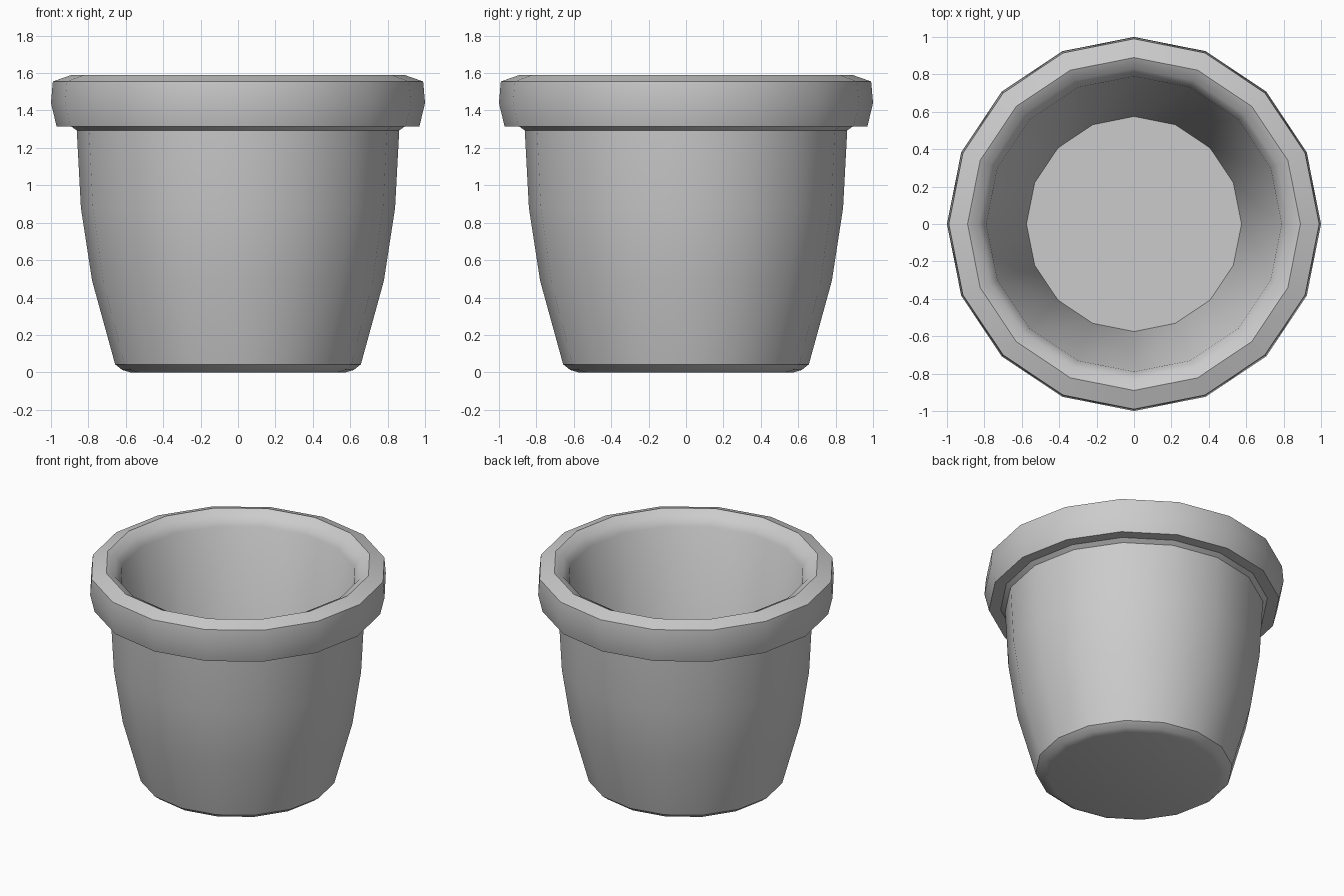
import bpy, bmesh
from math import cos, sin, pi, radians

if "Cube" in bpy.data.objects:
    bpy.data.objects.remove(bpy.data.objects["Cube"])

SIDES = 16

# Wall profile (radius, height): underside, outer wall, rim, inner lip, floor
PROFILE = [
    (0.575, 0.0), (0.618, 0.012), (0.657, 0.043), (0.78, 0.49), (0.84, 0.88),
    (0.862, 1.293), (0.892, 1.315), (0.97, 1.315), (1.0, 1.44), (0.99, 1.555),
    (0.89, 1.59), (0.83, 1.56), (0.79, 1.50), (0.575, 0.06),
]


def lathe(name, profile, sides):
    bm = bmesh.new()
    rings = [[bm.verts.new((r * cos(2 * pi * i / sides), r * sin(2 * pi * i / sides), z))
              for i in range(sides)] for r, z in profile]
    for a, b in zip(rings, rings[1:]):
        for i in range(sides):
            j = (i + 1) % sides
            bm.faces.new((a[i], a[j], b[j], b[i]))
    # Underside and inner floor discs
    bm.faces.new(rings[0][::-1])
    bm.faces.new(rings[-1])
    bmesh.ops.recalc_face_normals(bm, faces=bm.faces)
    mesh = bpy.data.meshes.new(name)
    bm.to_mesh(mesh)
    bm.free()
    obj = bpy.data.objects.new(name, mesh)
    bpy.context.collection.objects.link(obj)
    return obj


pot = lathe("flower_pot", PROFILE, SIDES)
bpy.context.view_layer.objects.active = pot
pot.select_set(True)
bpy.ops.object.shade_smooth_by_angle(angle=radians(30))
